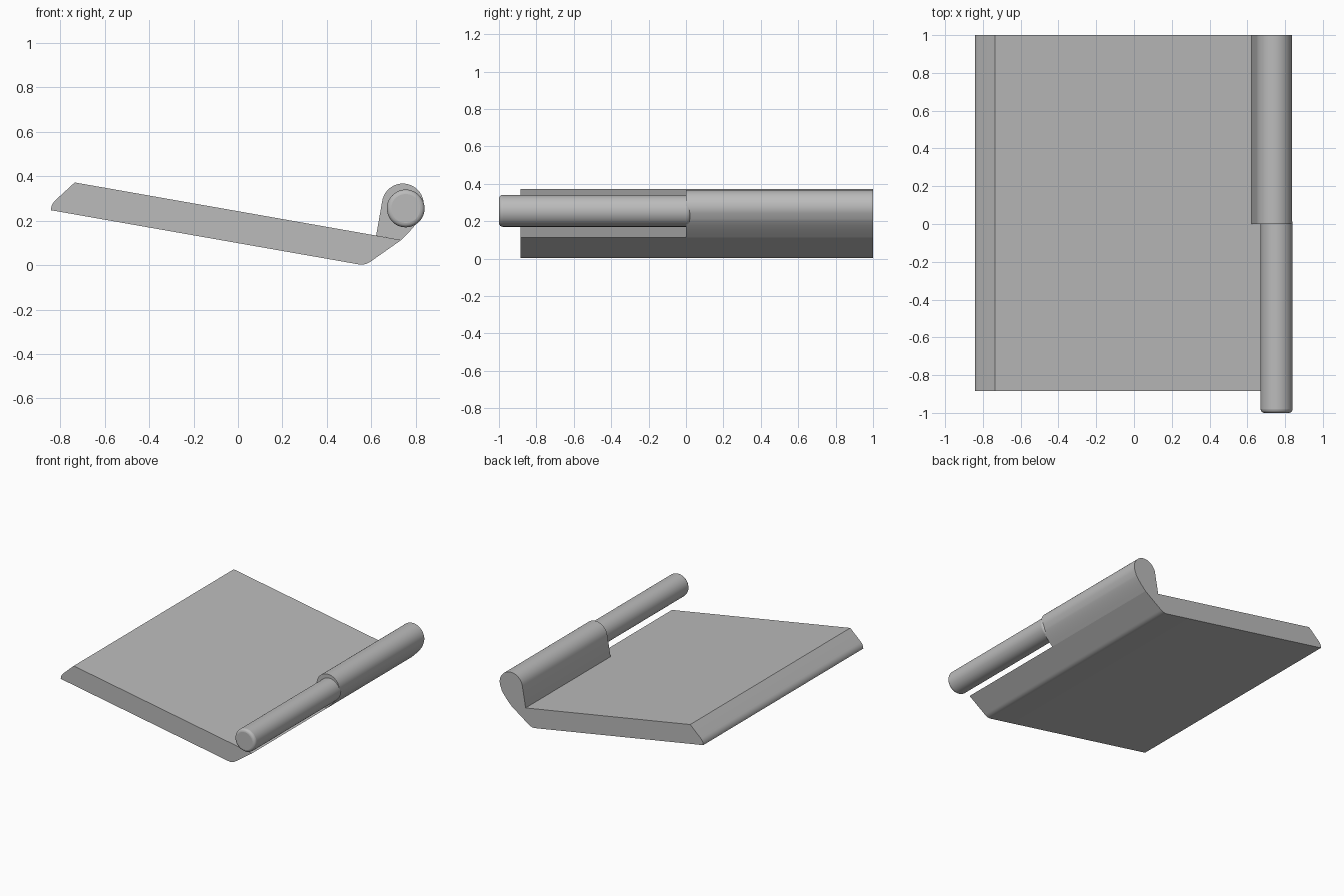
import bpy, bmesh, math
from mathutils import Vector

cube = bpy.data.objects.get("Cube")
if cube:
    bpy.data.objects.remove(cube)

GREY = (0.5, 0.5, 0.5, 1)
mat = bpy.data.materials.new("plain grey")
mat.use_nodes = True
mat.diffuse_color = GREY
mat.node_tree.nodes["Principled BSDF"].inputs["Base Color"].default_value = GREY


def finish(obj, angle):
    """Colour the part and smooth only its soft edges."""
    obj.data.materials.append(mat)
    bpy.ops.object.select_all(action='DESELECT')
    obj.select_set(True)
    bpy.context.view_layer.objects.active = obj
    bpy.ops.object.shade_smooth_by_angle(angle=math.radians(angle))


def curve(a, b, c, steps=8):
    """Points on a soft corner from a to c, pulled towards b."""
    a, b, c = Vector(a), Vector(b), Vector(c)
    return [a * (1 - t) ** 2 + b * 2 * t * (1 - t) + c * t * t
            for t in (i / steps for i in range(steps + 1))]


def extrude_profile(name, points, y0, y1):
    """Sweep an x-z outline from y0 to y1."""
    bm = bmesh.new()
    face = bm.faces.new([bm.verts.new((x, y0, z)) for x, z in points])
    out = bmesh.ops.extrude_face_region(bm, geom=[face])
    moved = [g for g in out["geom"] if isinstance(g, bmesh.types.BMVert)]
    bmesh.ops.translate(bm, vec=(0, y1 - y0, 0), verts=moved)
    bmesh.ops.recalc_face_normals(bm, faces=bm.faces[:])
    mesh = bpy.data.meshes.new(name)
    bm.to_mesh(mesh)
    bm.free()
    obj = bpy.data.objects.new(name, mesh)
    bpy.context.collection.objects.link(obj)
    finish(obj, 25)
    return obj


# Sloping plate with a chamfered free edge and a soft lower corner
plate = [(-0.735, 0.372), (0.735, 0.113)]
plate += curve((0.6, 0.018), (0.575, -0.001), (0.545, 0.003))
plate += curve((-0.842, 0.247), (-0.842, 0.273), (-0.822, 0.292), 5)
extrude_profile("hinge_leaf", plate, -0.885, 1)

# Knuckle rising from the plate along the rear half
cx, cz, r = 0.742, 0.273, 0.094
knuckle = [(0.622, 0.133)]
knuckle += [(cx + r * math.cos(a), cz + r * math.sin(a))
            for a in (math.radians(170 - 195 * i / 32) for i in range(33))]
knuckle += curve((0.824, 0.222), (0.81, 0.186), (0.735, 0.113))[1:]
extrude_profile("hinge_knuckle", knuckle, 0, 1)

# Round pin projecting forward from the knuckle
bpy.ops.mesh.primitive_cylinder_add(vertices=48, radius=0.085, depth=1.025,
                                    location=(0.755, -0.4875, 0.255),
                                    rotation=(math.pi / 2, 0, 0))
pin = bpy.context.object
pin.name = "hinge_pin"
finish(pin, 35)
bevel = pin.modifiers.new("rounded ends", 'BEVEL')
bevel.width = 0.02
bevel.segments = 4
bevel.limit_method = 'ANGLE'
bevel.angle_limit = math.radians(40)
pin.modifiers.move(len(pin.modifiers) - 1, 0)
